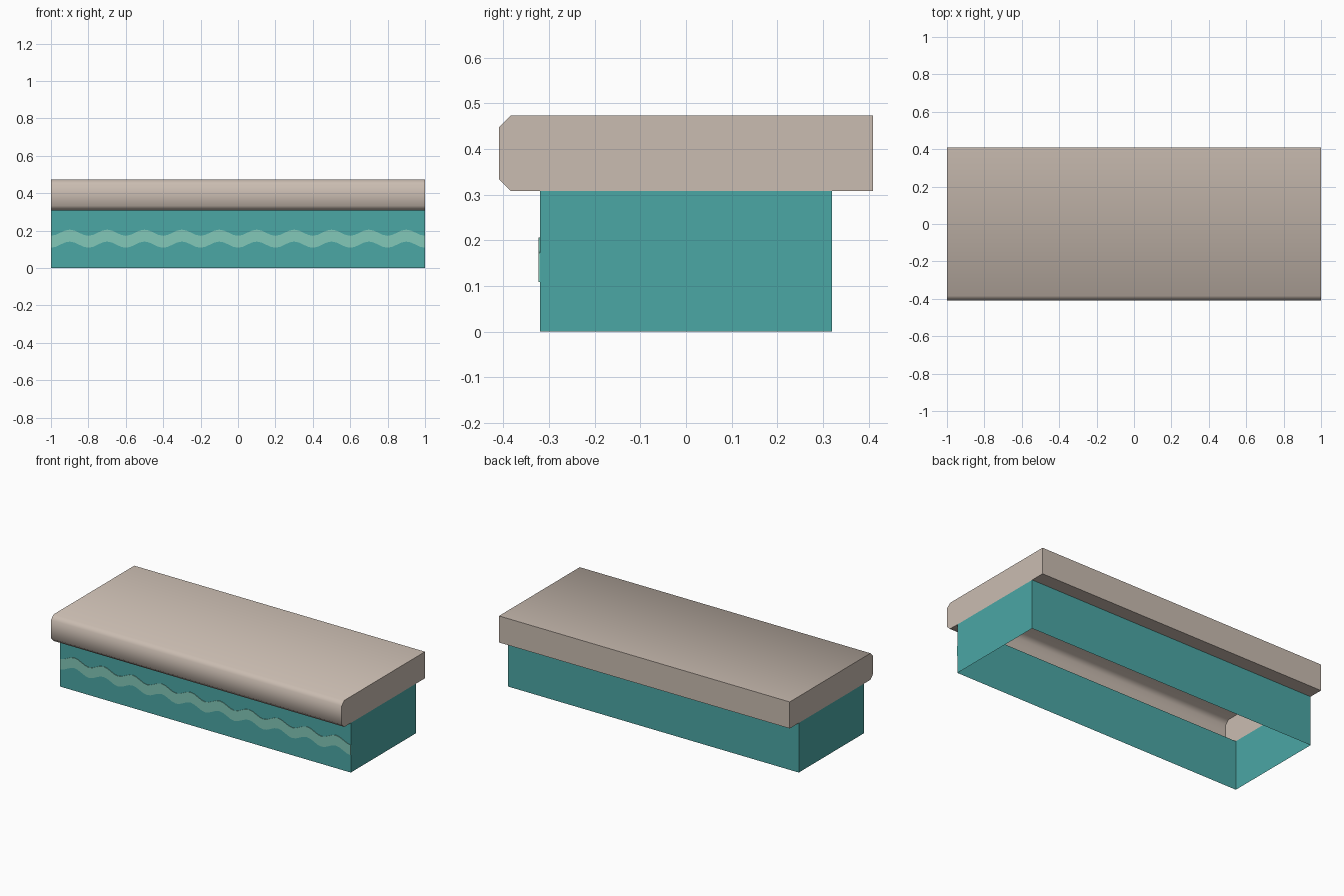
import bpy, bmesh, math

if "Cube" in bpy.data.objects:
    bpy.data.objects.remove(bpy.data.objects["Cube"])


def material(name, rgb):
    m = bpy.data.materials.new(name)
    m.diffuse_color = (*rgb, 1.0)
    m.use_nodes = True
    m.node_tree.nodes["Principled BSDF"].inputs["Base Color"].default_value = m.diffuse_color
    return m


def finish(name, bm, mat, smooth=False):
    bmesh.ops.recalc_face_normals(bm, faces=bm.faces[:])
    if smooth:
        for f in bm.faces:
            f.smooth = True
        for e in bm.edges:
            e.smooth = e.calc_face_angle(0.0) < math.radians(50)
    me = bpy.data.meshes.new(name)
    bm.to_mesh(me)
    bm.free()
    me.materials.append(mat)
    ob = bpy.data.objects.new(name, me)
    bpy.context.collection.objects.link(ob)
    return ob


def sweep_x(profile):
    """Open (y, z) profile swept along x, with end caps."""
    bm = bmesh.new()
    a, b = [[bm.verts.new((x, y, z)) for y, z in profile] for x in (-1, 1)]
    for i in range(len(profile) - 1):
        bm.faces.new((a[i], a[i + 1], b[i + 1], b[i]))
    bm.faces.new(a)
    bm.faces.new(b[::-1])
    return bm


beige = material("beige stone", (0.591, 0.505, 0.440))
teal = material("teal wall", (0.070, 0.385, 0.375))
mint = material("mint stripe", (0.225, 0.580, 0.480))

W, H = 0.32, 0.308            # half depth and height of the base
D, T, C = 0.409, 0.473, 0.025  # half depth, top and chamfer of the slab

# Top slab: hollow shell with rounded front nose, open above the base
slab = [(-W, H), (-D + C, H), (-D, H + C), (-D, T - C), (-D + C, T),
        (D, T), (D, H), (W, H)]
finish("top_slab", sweep_x(slab), beige, smooth=True)

# Base: four walls, open at top and bottom
bm = bmesh.new()
corners = [(-1, -W), (1, -W), (1, W), (-1, W)]
lo, hi = [[bm.verts.new((x, y, z)) for x, y in corners] for z in (0, H)]
for i in range(4):
    j = (i + 1) % 4
    bm.faces.new((lo[i], lo[j], hi[j], hi[i]))
finish("base_walls", bm, teal)

# Wavy stripe: thin plate on the front wall, ten waves
bm = bmesh.new()
waves, per = 10, 8
n = waves * per
rows = []
for i in range(n + 1):
    x = -1 + 2 * i / n
    mid = 0.157 - 0.0165 * math.cos(2 * math.pi * i / per)
    rows.append([bm.verts.new((x, y, mid + dz)) for y, dz in
                 ((-W, -0.032), (-W - 0.003, -0.032),
                  (-W - 0.003, 0.032), (-W, 0.032))])
for r, s in zip(rows, rows[1:]):
    for k in range(3):
        bm.faces.new((r[k], s[k], s[k + 1], r[k + 1]))
bm.faces.new(rows[0])
bm.faces.new(rows[-1][::-1])
finish("wave_stripe", bm, mint)
